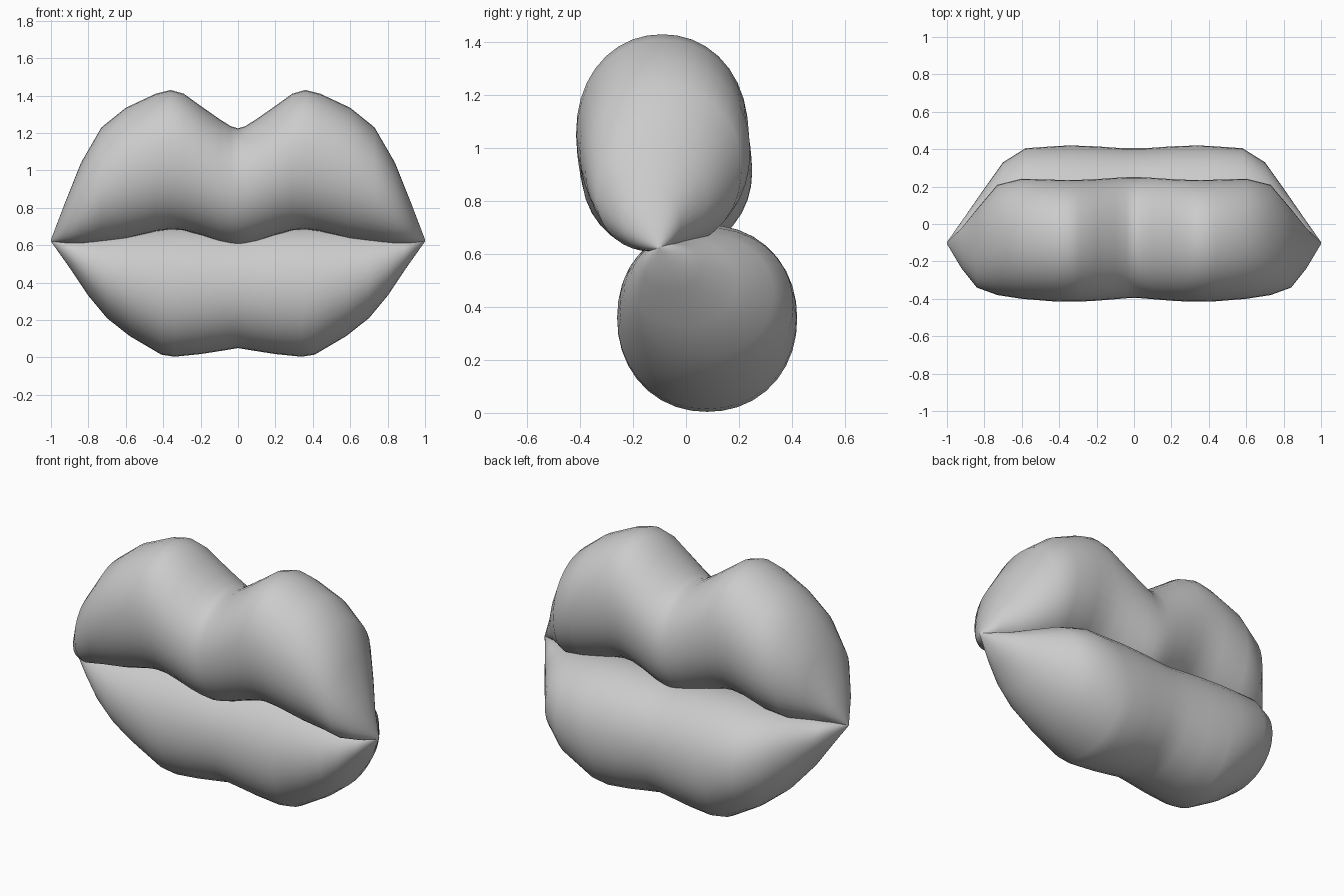
import bpy, bmesh
from math import sin, cos, pi

SIDES = 36


def lip(name, stations, power):
    """Loft rounded sections (x, front y, back y, bottom z, top z), mirrored across x."""
    rows = [(-s[0],) + s[1:] for s in reversed(stations[1:])] + stations
    bm = bmesh.new()
    rings = []
    for x, y0, y1, z0, z1 in rows:
        ring = []
        for i in range(SIDES):
            a = 2 * pi * i / SIDES
            c, s = cos(a), sin(a)
            k = (abs(c) ** power + abs(s) ** power) ** (-1 / power)
            y = (y0 + y1) / 2 + (y1 - y0) / 2 * c * k
            z = (z0 + z1) / 2 + (z1 - z0) / 2 * s * k
            ring.append(bm.verts.new((x, y, z)))
        rings.append(ring)
    for a, b in zip(rings, rings[1:]):
        for i in range(SIDES):
            j = (i + 1) % SIDES
            bm.faces.new((a[i], a[j], b[j], b[i]))
    # close the mouth corners
    bm.faces.new(rings[0])
    bm.faces.new(rings[-1])
    bmesh.ops.recalc_face_normals(bm, faces=bm.faces[:])
    mesh = bpy.data.meshes.new(name)
    bm.to_mesh(mesh)
    bm.free()
    for p in mesh.polygons:
        p.use_smooth = True
    ob = bpy.data.objects.new(name, mesh)
    bpy.context.collection.objects.link(ob)
    return ob


# upper lip with a dip in the middle
lip("upper_lip", [
    (0.00, -0.395, 0.25, 0.60, 1.225),
    (0.04, -0.397, 0.25, 0.605, 1.237),
    (0.10, -0.402, 0.247, 0.62, 1.275),
    (0.20, -0.41, 0.24, 0.655, 1.345),
    (0.29, -0.415, 0.236, 0.68, 1.41),
    (0.36, -0.415, 0.235, 0.685, 1.43),
    (0.44, -0.413, 0.237, 0.675, 1.41),
    (0.60, -0.40, 0.242, 0.635, 1.335),
    (0.73, -0.38, 0.21, 0.618, 1.23),
    (0.84, -0.34, 0.08, 0.61, 1.04),
    (0.92, -0.24, -0.02, 0.612, 0.84),
    (1.00, -0.107, -0.097, 0.62, 0.63),
], 2.1)

# lower lip, set further back
lip("lower_lip", [
    (0.00, -0.25, 0.405, 0.05, 0.69),
    (0.06, -0.25, 0.405, 0.04, 0.695),
    (0.20, -0.257, 0.415, 0.018, 0.705),
    (0.34, -0.26, 0.42, 0.004, 0.71),
    (0.41, -0.26, 0.417, 0.015, 0.71),
    (0.58, -0.25, 0.405, 0.115, 0.70),
    (0.70, -0.235, 0.33, 0.21, 0.68),
    (0.80, -0.21, 0.19, 0.33, 0.66),
    (0.89, -0.17, 0.06, 0.465, 0.64),
    (1.00, -0.107, -0.097, 0.62, 0.63),
], 2.1)
